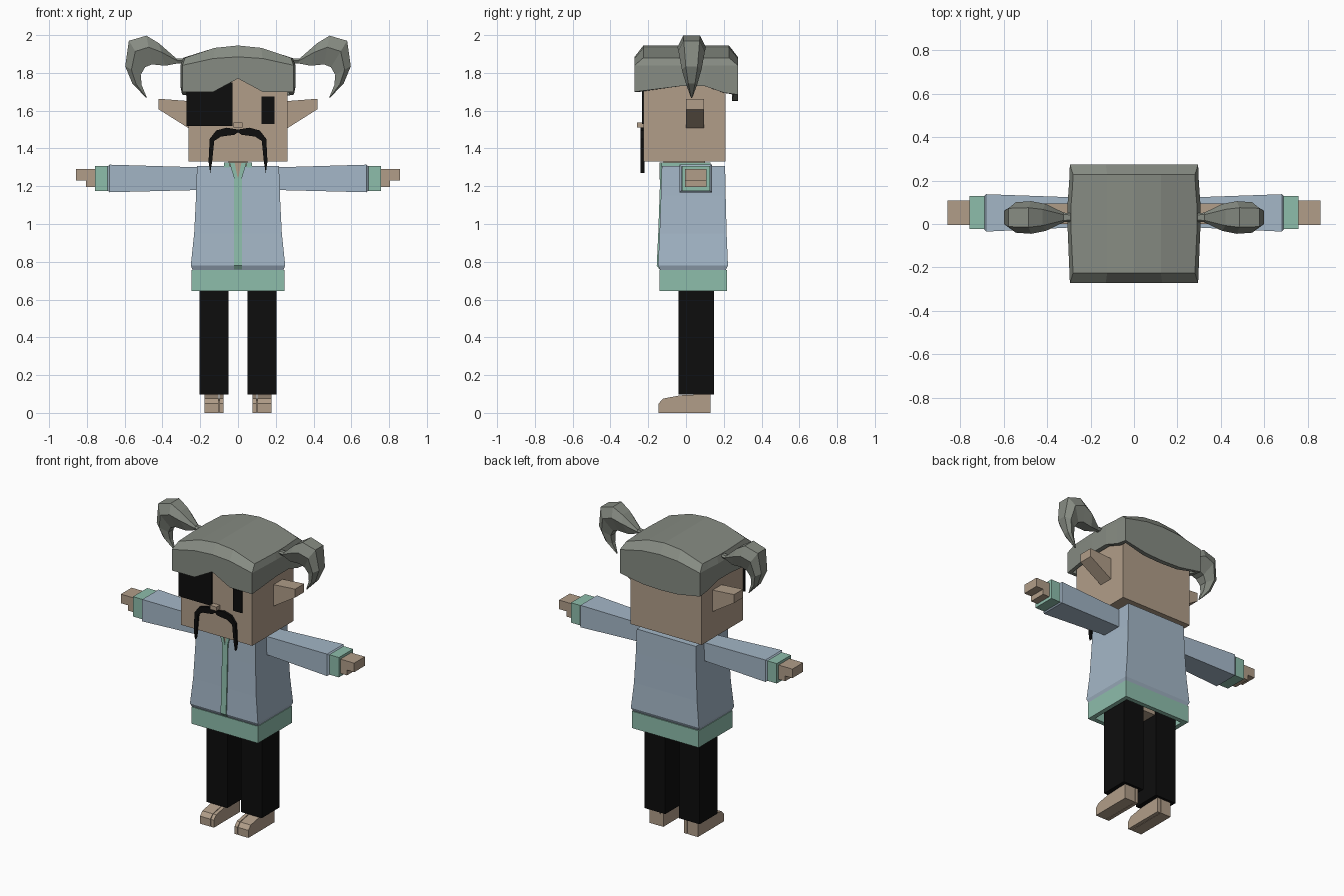
import bpy
import bmesh
from math import cos, sin
from mathutils import Vector

cube = bpy.data.objects.get("Cube")
if cube:
    bpy.data.objects.remove(cube)


def material(name, rgb):
    m = bpy.data.materials.new(name)
    m.use_nodes = True
    m.diffuse_color = (*rgb, 1)
    bsdf = next(n for n in m.node_tree.nodes if n.type == 'BSDF_PRINCIPLED')
    bsdf.inputs["Base Color"].default_value = (*rgb, 1)
    bsdf.inputs["Roughness"].default_value = 0.9
    return m


SKIN = material("skin", (0.44, 0.34, 0.25))
TEAL = material("teal trim", (0.27, 0.51, 0.41))
BLUE = material("pale blue cloth", (0.37, 0.47, 0.57))
GREY = material("grey felt", (0.24, 0.26, 0.225))
BLACK = material("black", (0.004, 0.004, 0.004))


def finish(name, bm, mat):
    bmesh.ops.recalc_face_normals(bm, faces=bm.faces)
    me = bpy.data.meshes.new(name)
    bm.to_mesh(me)
    bm.free()
    me.materials.append(mat)
    ob = bpy.data.objects.new(name, me)
    bpy.context.collection.objects.link(ob)
    return ob


def loft(name, rings, mat):
    """Skin a list of equal-sized point rings and cap both ends."""
    bm = bmesh.new()
    rows = [[bm.verts.new(p) for p in r] for r in rings]
    n = len(rows[0])
    for a, b in zip(rows, rows[1:]):
        for i in range(n):
            j = (i + 1) % n
            bm.faces.new((a[i], a[j], b[j], b[i]))
    bm.faces.new(rows[0])
    bm.faces.new(rows[-1])
    return finish(name, bm, mat)


def prism(name, pts, axis, lo, hi, mat):
    """Extrude a 2D outline along the axis 'x' or 'y'."""
    def put(d):
        return [(d, a, b) if axis == 'x' else (a, d, b) for a, b in pts]
    return loft(name, [put(lo), put(hi)], mat)


def rect_z(x, y0, y1, z):
    return [(-x, y0, z), (x, y0, z), (x, y1, z), (-x, y1, z)]


def rect_x(x, y0, y1, z0, z1):
    return [(x, y0, z0), (x, y1, z0), (x, y1, z1), (x, y0, z1)]


def box(name, x0, x1, y0, y1, z0, z1, mat):
    return loft(name, [rect_x(x0, y0, y1, z0, z1), rect_x(x1, y0, y1, z0, z1)], mat)


# Coat body, hollow hem and hips
loft("coat_body", [rect_z(0.24, -0.135, 0.21, 0.755), rect_z(0.25, -0.148, 0.222, 0.78),
                   rect_z(0.232, -0.14, 0.215, 0.95), rect_z(0.222, -0.133, 0.21, 1.15),
                   rect_z(0.217, -0.128, 0.207, 1.307)], BLUE)
for s in (-1, 1):
    box("hem_side", s * 0.215, s * 0.245, -0.14, 0.217, 0.645, 0.757, TEAL)
box("hem_front", -0.215, 0.215, -0.14, -0.11, 0.645, 0.757, TEAL)
box("hem_back", -0.215, 0.215, 0.187, 0.217, 0.645, 0.757, TEAL)
box("hips", -0.19, 0.19, -0.03, 0.135, 0.66, 0.76, SKIN)

# Front band, collar and neck
prism("front_band", [(-0.12, 0.76), (-0.14, 0.76), (-0.155, 0.78), (-0.147, 0.95), (-0.14, 1.15),
                     (-0.137, 1.245), (-0.12, 1.245)], 'x', -0.02, 0.02, TEAL)
for s in (-1, 1):
    prism("lapel", [(s * 0.018, 1.325), (s * 0.045, 1.325), (s * 0.02, 1.24), (0, 1.235)],
          'y', -0.139, -0.1, TEAL)
    box("collar_side", s * 0.045, s * 0.075, -0.13, 0.13, 1.3, 1.325, TEAL)
box("collar_back", -0.07, 0.07, 0.1, 0.13, 1.3, 1.325, TEAL)
prism("throat", [(-0.02, 1.325), (0.02, 1.325), (0, 1.237)], 'y', -0.134, -0.1, SKIN)
box("neck", -0.05, 0.05, -0.12, 0.1, 1.29, 1.34, SKIN)

# Head and face
box("head", -0.262, 0.262, -0.225, 0.21, 1.33, 1.8, SKIN)
box("eye_patch", -0.272, -0.03, -0.234, -0.2251, 1.52, 1.75, BLACK)
box("eye", 0.125, 0.192, -0.232, -0.2251, 1.53, 1.675, BLACK)
box("nose", -0.024, 0.024, -0.26, -0.22, 1.51, 1.537, SKIN)
for s in (-1, 1):
    whisker = [(0, 1.5), (0.06, 1.51), (0.115, 1.495), (0.15, 1.45), (0.156, 1.33), (0.147, 1.27),
               (0.137, 1.33), (0.126, 1.44), (0.09, 1.463), (0.02, 1.472), (0, 1.485)]
    prism("moustache_half", [(s * x, z) for x, z in whisker], 'y', -0.242, -0.22, BLACK)
    loft("ear", [rect_x(s * 0.25, 0, 0.095, 1.5, 1.65), rect_x(s * 0.42, 0, 0.095, 1.607, 1.663)], SKIN)

# Arms, cuffs and hands
for s in (-1, 1):
    loft("sleeve", [rect_x(s * 0.2, -0.012, 0.12, 1.18, 1.3), rect_x(s * 0.68, -0.035, 0.137, 1.168, 1.314),
                    rect_x(s * 0.69, -0.025, 0.127, 1.177, 1.305)], BLUE)
    box("cuff", s * 0.685, s * 0.757, -0.022, 0.128, 1.175, 1.307, TEAL)
    prism("hand", [(s * x, z) for x, z in ((0.74, 1.29), (0.858, 1.29), (0.858, 1.23), (0.805, 1.23),
                                           (0.805, 1.195), (0.74, 1.195))], 'y', -0.005, 0.108, SKIN)

# Legs and split-toed feet
foot = [(0.13, 0), (0.13, 0.1), (-0.03, 0.093), (-0.12, 0.076), (-0.145, 0.05), (-0.145, 0)]
for s in (-1, 1):
    box("trouser_leg", s * 0.05, s * 0.203, -0.04, 0.147, 0.098, 0.72, BLACK)
    prism("foot", foot, 'x', s * 0.102, s * 0.178, SKIN)
    prism("big_toe_side", foot, 'x', s * 0.076, s * 0.098, SKIN)
    box("foot_core", s * 0.09, s * 0.11, -0.1, 0.125, 0.002, 0.075, SKIN)

# Hat shell: perimeter of (x, y, brim height)
W, F, B = 0.295, -0.272, 0.274
front = [(-W, F, 1.7), (-0.13, F, 1.7), (0, F, 1.77), (0.13, F, 1.7), (W, F, 1.7)]
side = [(W + 0.01, -0.03, 1.73), (W + 0.01, 0.1, 1.73), (W + 0.003, 0.2, 1.695)]
back = [(W, B, 1.685), (0.13, B, 1.655), (0, B, 1.65), (-0.13, B, 1.655), (-W, B, 1.685)]
ring = front + side + back + [(-x, y, z) for x, y, z in reversed(side)]


def arch(x):
    return max(0, 1 - (x / W) ** 2)


bm = bmesh.new()
brim = [bm.verts.new(p) for p in ring]
shoulder = [bm.verts.new((x, y, 1.84 + 0.045 * arch(x))) for x, y, _ in ring]
crown = [bm.verts.new((x * 0.95, y * 0.83, 1.88 + 0.065 * arch(x))) for x, y, _ in ring]
n = len(ring)
for low, high in ((brim, shoulder), (shoulder, crown)):
    for i in range(n):
        j = (i + 1) % n
        bm.faces.new((low[i], low[j], high[j], high[i]))
bm.faces.new(crown[3:10])
for i in (1, 2):
    bm.faces.new((crown[i], crown[i + 1], crown[11 - i], crown[12 - i]))
bm.faces.new([crown[k] for k in (0, 1, 11, 12, 13, 14, 15)])
hat = finish("hat", bm, GREY)
shell = hat.modifiers.new("thickness", 'SOLIDIFY')
shell.thickness = 0.03
shell.offset = -1

# Curled hat tails: outer edge, inner edge (x, z) and half width
tail = [((0.285, 1.875), (0.285, 1.852), 0.02), ((0.325, 1.875), (0.32, 1.85), 0.022),
        ((0.42, 1.958), (0.385, 1.838), 0.062), ((0.485, 1.997), (0.455, 1.845), 0.075),
        ((0.578, 1.97), (0.492, 1.83), 0.07), ((0.597, 1.835), (0.515, 1.79), 0.052),
        ((0.56, 1.745), (0.51, 1.735), 0.03), ((0.487, 1.668), (0.483, 1.671), 0.004)]
for s in (-1, 1):
    rings = []
    for (xo, zo), (xi, zi), w in tail:
        o, i = Vector((s * xo, 0.03, zo)), Vector((s * xi, 0.03, zi))
        rings.append([o.lerp(i, t) + Vector((0, k * w, 0))
                      for t, k in ((0, -0.6), (0, 0.6), (0.4, 1), (1, 0.5), (1, -0.5), (0.4, -1))])
    loft("hat_tail", rings, GREY)
